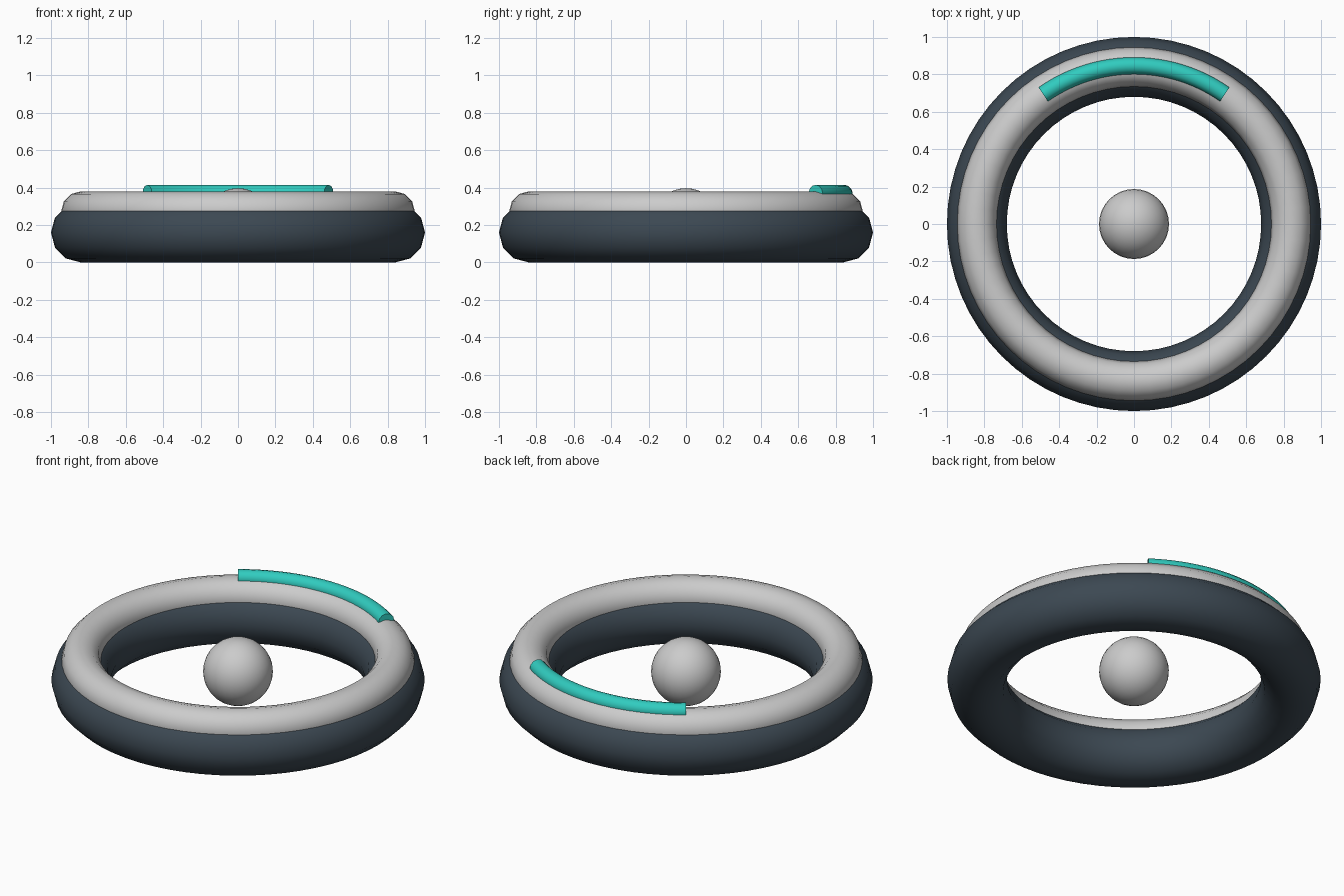
import bpy, math

if "Cube" in bpy.data.objects:
    bpy.data.objects.remove(bpy.data.objects["Cube"])

def mat(name, rgb):
    m = bpy.data.materials.new(name)
    m.diffuse_color = (*rgb, 1)
    m.use_nodes = True
    m.node_tree.nodes["Principled BSDF"].inputs["Base Color"].default_value = m.diffuse_color
    return m

def finish(name, material=None, angle=60):
    ob = bpy.context.object
    ob.name = name
    bpy.ops.object.shade_smooth_by_angle(angle=math.radians(angle))
    if material:
        ob.data.materials.append(material)
    return ob

def ring(name, minor, z, material=None):
    bpy.ops.mesh.primitive_torus_add(major_radius=0.84, minor_radius=minor,
                                     major_segments=64, minor_segments=12,
                                     location=(0, 0, z))
    return finish(name, material)

dark = mat("dark_slate", (0.045, 0.065, 0.085))
teal = mat("teal", (0.03, 0.6, 0.52))

# Stacked rings: dark base and pale upper ring
ring("base_ring", 0.16, 0.16, dark)
ring("upper_ring", 0.105, 0.275)

# Central ball
bpy.ops.mesh.primitive_uv_sphere_add(segments=32, ring_count=16, radius=0.187,
                                     location=(0, 0, 0.21))
finish("center_ball")

# Teal light strip: capped tube along an arc at the back
curve = bpy.data.curves.new("light_strip", 'CURVE')
curve.dimensions = '3D'
curve.bevel_depth = 0.045
curve.bevel_resolution = 4
curve.use_fill_caps = True
spline = curve.splines.new('POLY')
n = 24
spline.points.add(n)
for i, p in enumerate(spline.points):
    a = math.radians(55 + 70 * i / n)
    p.co = (0.846 * math.cos(a), 0.846 * math.sin(a), 0.37, 1)
strip = bpy.data.objects.new("light_strip", curve)
bpy.context.collection.objects.link(strip)
bpy.context.view_layer.objects.active = strip
bpy.ops.object.select_all(action='DESELECT')
strip.select_set(True)
bpy.ops.object.convert(target='MESH')
finish("light_strip", teal, 40)
